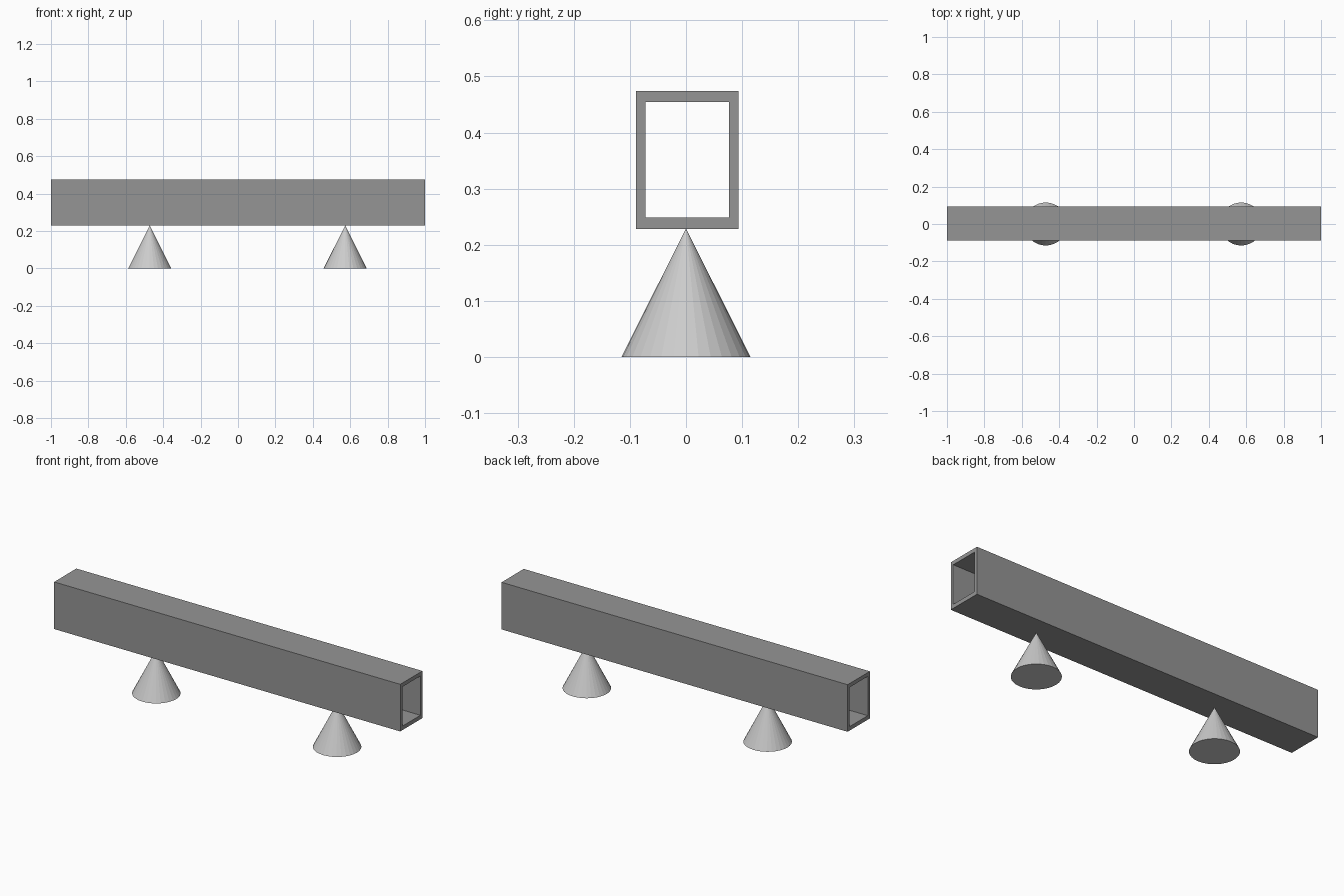
import bpy, bmesh

if "Cube" in bpy.data.objects:
    bpy.data.objects.remove(bpy.data.objects["Cube"])


def make_object(name, bm, grey):
    bmesh.ops.recalc_face_normals(bm, faces=bm.faces)
    mesh = bpy.data.meshes.new(name)
    bm.to_mesh(mesh)
    bm.free()
    mesh.materials.append(grey)
    obj = bpy.data.objects.new(name, mesh)
    bpy.context.collection.objects.link(obj)
    return obj


def make_grey(name, value):
    mat = bpy.data.materials.new(name)
    mat.diffuse_color = (value, value, value, 1)
    mat.use_nodes = True
    mat.node_tree.nodes["Principled BSDF"].inputs["Base Color"].default_value = mat.diffuse_color
    return mat


def rectangle(y0, y1, z0, z1):
    return [(y0, z0), (y1, z0), (y1, z1), (y0, z1)]


dark_grey = make_grey("dark_grey", 0.3)
light_grey = make_grey("light_grey", 0.64)

# Hollow rectangular beam: wall profile extruded along x
bm = bmesh.new()
outer = [bm.verts.new((-1, y, z)) for y, z in rectangle(-0.089, 0.094, 0.228, 0.474)]
inner = [bm.verts.new((-1, y, z)) for y, z in rectangle(-0.072, 0.077, 0.249, 0.454)]
for i in range(4):
    j = (i + 1) % 4
    bm.faces.new((outer[i], outer[j], inner[j], inner[i]))
extruded = bmesh.ops.extrude_face_region(bm, geom=bm.faces[:], use_keep_orig=True)
end_verts = [g for g in extruded["geom"] if isinstance(g, bmesh.types.BMVert)]
bmesh.ops.translate(bm, verts=end_verts, vec=(2, 0, 0))
make_object("hollow_beam", bm, dark_grey)

# Cone supports touching the underside of the beam
for name, x in (("left_support", -0.472), ("right_support", 0.573)):
    bm = bmesh.new()
    bmesh.ops.create_cone(bm, cap_ends=True, segments=32,
                          radius1=0.115, radius2=0, depth=0.229)
    bmesh.ops.remove_doubles(bm, verts=bm.verts, dist=1e-5)
    cone = make_object(name, bm, light_grey)
    cone.location = (x, 0, 0.1145)
